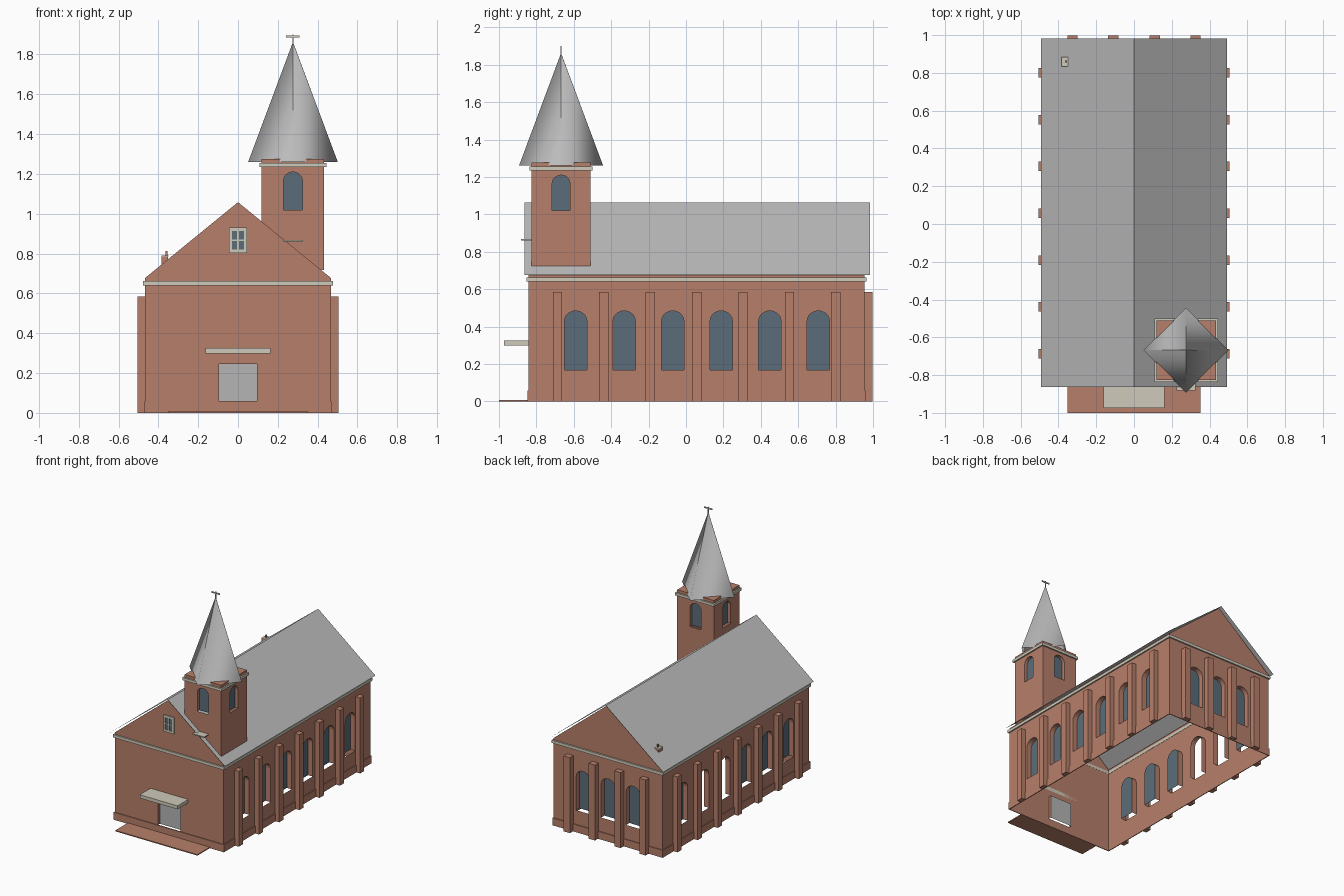
import bpy, bmesh, math
from mathutils import Matrix, Vector

if "Cube" in bpy.data.objects:
    bpy.data.objects.remove(bpy.data.objects["Cube"])


def material(name, rgb):
    m = bpy.data.materials.new(name)
    m.diffuse_color = (*rgb, 1)
    m.use_nodes = True
    m.node_tree.nodes["Principled BSDF"].inputs["Base Color"].default_value = m.diffuse_color
    return m


BRICK = material("brick", (0.47, 0.212, 0.142))
TRIM = material("cream_trim", (0.62, 0.59, 0.49))
SLATE = material("roof_grey", (0.50, 0.50, 0.50))
DOOR = material("door_grey", (0.46, 0.46, 0.46))
GLASS = material("window_glass", (0.105, 0.152, 0.195))


def finish(bm, name, mat, smooth=False):
    me = bpy.data.meshes.new(name)
    bm.to_mesh(me)
    bm.free()
    me.materials.append(mat)
    for p in me.polygons:
        p.use_smooth = smooth
    ob = bpy.data.objects.new(name, me)
    bpy.context.collection.objects.link(ob)
    return ob


def add_box(bm, x0, x1, y0, y1, z0, z1, frame=Matrix()):
    m = Matrix.Translation(((x0 + x1) / 2, (y0 + y1) / 2, (z0 + z1) / 2))
    bmesh.ops.create_cube(bm, size=1, matrix=frame @ m @ Matrix.Diagonal((x1 - x0, y1 - y0, z1 - z0, 1)))


def boxes(name, mat, items, frame=Matrix()):
    bm = bmesh.new()
    for b in items:
        add_box(bm, *b, frame)
    return finish(bm, name, mat)


def ring(name, mat, x0, x1, y0, y1, z0, z1, t):
    # four bars around a rectangle
    return boxes(name, mat, [(x0, x1, y0, y0 + t, z0, z1), (x0, x1, y1 - t, y1, z0, z1),
                             (x0, x0 + t, y0 + t, y1 - t, z0, z1), (x1 - t, x1, y0 + t, y1 - t, z0, z1)])


def arch(u, w, z0, z1, rise):
    # open arch outline, from bottom right over the top to bottom left
    pts = [(u + w / 2, z0)]
    for i in range(11):
        a = math.pi * i / 10
        pts.append((u + w / 2 * math.cos(a), z1 - rise + rise * math.sin(a)))
    return pts + [(u - w / 2, z0)]


def side(x, y, deg):
    # local x runs along the wall, local -y points outward
    return Matrix.Translation((x, y, 0)) @ Matrix.Rotation(math.radians(deg), 4, 'Z')


def panel(name, frame, outline, holes=()):
    # thin wall sheet with openings
    bm = bmesh.new()
    edges = []
    for loop in [outline, *holes]:
        vs = [bm.verts.new(frame @ Vector((u, 0, z))) for u, z in loop]
        edges += [bm.edges.new((vs[i - 1], vs[i])) for i in range(len(vs))]
    n = frame.to_3x3() @ Vector((0, -1, 0))
    bmesh.ops.triangle_fill(bm, use_beauty=True, use_dissolve=False, edges=edges, normal=n)
    for f in bm.faces:
        f.normal_update()
        if f.normal.dot(n) < 0:
            f.normal_flip()
    return finish(bm, name, BRICK)


def openings(name, frame, holes, depth, mat=GLASS, unglazed=()):
    # reveals without a sill, and recessed panes
    bm, panes = bmesh.new(), bmesh.new()
    for k, h in enumerate(holes):
        a = [bm.verts.new(frame @ Vector((u, 0, z))) for u, z in h]
        b = [bm.verts.new(frame @ Vector((u, depth, z))) for u, z in h]
        for i in range(len(h) - 1):
            bm.faces.new((a[i], a[i + 1], b[i + 1], b[i]))
        if k not in unglazed:
            panes.faces.new([panes.verts.new(frame @ Vector((u, depth, z))) for u, z in reversed(h)])
    bmesh.ops.recalc_face_normals(panes, faces=panes.faces[:])
    finish(bm, name + "_reveals", BRICK)
    finish(panes, name + "_panes", mat)


# main hall dimensions
W, Y0, Y1, EAVE, RIDGE = 0.467, -0.842, 0.955, 0.677, 1.064
gable = [(-W, 0), (W, 0), (W, EAVE), (0, RIDGE - 0.006), (-W, EAVE)]
front, back = side(0, Y0, 0), side(0, Y1, 180)

# front wall with door
door = [(0.095, 0.06), (0.095, 0.245), (-0.095, 0.245), (-0.095, 0.06)]
panel("front_wall", front, gable, [door])
openings("door", front, [door], 0.02, DOOR)

# back wall with three windows
back_windows = [arch(u, 0.12, 0.168, 0.484, 0.055) for u in (-0.215, 0, 0.215)]
panel("back_wall", back, gable, back_windows)
openings("back_window", back, back_windows, 0.04)
boxes("back_pilasters", BRICK,
      [(u - 0.027, u + 0.027, -0.043, 0, 0, 0.585) for u in (-0.325, -0.11, 0.11, 0.325)], back)

# side walls with six windows and seven pilasters each
for name, s in (("right", 1), ("left", -1)):
    f = side(s * W, 0, 90 * s)
    wins = [arch(s * (-0.59 + 0.2595 * i), 0.12, 0.168, 0.484, 0.055) for i in range(6)]
    lo, hi = sorted((s * Y0, s * Y1))
    panel(name + "_wall", f, [(lo, 0), (hi, 0), (hi, EAVE), (lo, EAVE)], wins)
    openings(name + "_window", f, wins, 0.04, GLASS, () if s > 0 else (3, 4))
    cs = [s * (-0.687 + 0.248 * i) for i in range(7)]
    boxes(name + "_pilasters", BRICK, [(c - 0.025, c + 0.025, -0.038, 0, 0, 0.585) for c in cs], f)

# plinth and cornice
ring("plinth", BRICK, -0.473, 0.473, -0.848, 0.961, 0, 0.058, 0.006)
ring("cornice", TRIM, -0.477, 0.477, -0.853, 0.966, 0.64, 0.662, 0.012)

# thin gabled roof
bm = bmesh.new()
rows = [[bm.verts.new((x, y, z)) for x, z in ((-0.492, EAVE), (0, RIDGE), (0.492, EAVE))]
        for y in (-0.863, 0.983)]
for i in range(2):
    bm.faces.new((rows[0][i], rows[0][i + 1], rows[1][i + 1], rows[1][i]))
bmesh.ops.recalc_face_normals(bm, faces=bm.faces[:])
if bm.faces[:][0].normal.z < 0:
    bmesh.ops.reverse_faces(bm, faces=bm.faces[:])
finish(bm, "roof", SLATE)

# entrance slab and canopy
boxes("entrance_slab", BRICK, [(-0.352, 0.352, -1.0, Y0, 0, 0.008)])
boxes("door_canopy", TRIM, [(-0.162, 0.162, -0.973, Y0, 0.298, 0.325)])

# gable window: glass plate with cream bars
boxes("gable_glass", GLASS, [(-0.04, 0.04, -0.004, 0.0, 0.81, 0.925)], front)
boxes("gable_window_frame", TRIM,
      [(-0.045, -0.031, -0.009, 0, 0.802, 0.93), (0.031, 0.045, -0.009, 0, 0.802, 0.93),
       (-0.031, 0.031, -0.009, 0, 0.802, 0.82), (-0.031, 0.031, -0.009, 0, 0.914, 0.93),
       (-0.004, 0.004, -0.009, 0, 0.82, 0.914), (-0.031, 0.031, -0.009, 0, 0.864, 0.87)], front)

# tower with a window on every side
TX, TY, H = 0.276, -0.668, 0.157
tower_window = [arch(0, 0.095, 1.02, 1.21, 0.045)]
for name, dx, dy, deg in (("front", 0, -1, 0), ("right", 1, 0, 90), ("back", 0, 1, 180), ("left", -1, 0, -90)):
    f = side(TX + dx * H, TY + dy * H, deg)
    panel("tower_wall_" + name, f, [(-H, 0.717), (H, 0.717), (H, 1.276), (-H, 1.276)], tower_window)
    openings("tower_window_" + name, f, tower_window, 0.025)
boxes("tower_top", BRICK, [(TX - H, TX + H, TY - H, TY + H, 1.27, 1.276)])
ring("tower_cornice", TRIM, TX - 0.168, TX + 0.168, TY - 0.168, TY + 0.168, 1.234, 1.255, 0.013)

# small ledge at the tower foot
boxes("tower_ledge", TRIM, [(TX - 0.05, TX + 0.05, -0.882, TY - H, 0.861, 0.869)])

# smooth four-sided spire
bm = bmesh.new()
bmesh.ops.create_cone(bm, cap_ends=False, segments=4, radius1=0.225, radius2=0.001, depth=0.6,
                      matrix=Matrix.Translation((TX, TY, 1.56)))
finish(bm, "spire", SLATE, True)
boxes("spire_finial", TRIM, [(TX - 0.003, TX + 0.003, TY - 0.003, TY + 0.003, 1.84, 1.9),
                             (TX - 0.034, TX + 0.034, TY - 0.003, TY + 0.003, 1.885, 1.895)])

# roof vent
boxes("vent_base", BRICK, [(-0.383, -0.351, 0.838, 0.882, 0.745, 0.785)])
boxes("vent_cap", TRIM, [(-0.385, -0.349, 0.835, 0.885, 0.785, 0.791)])
boxes("vent_pipe", BRICK, [(-0.365, -0.355, 0.855, 0.865, 0.79, 0.812)])
